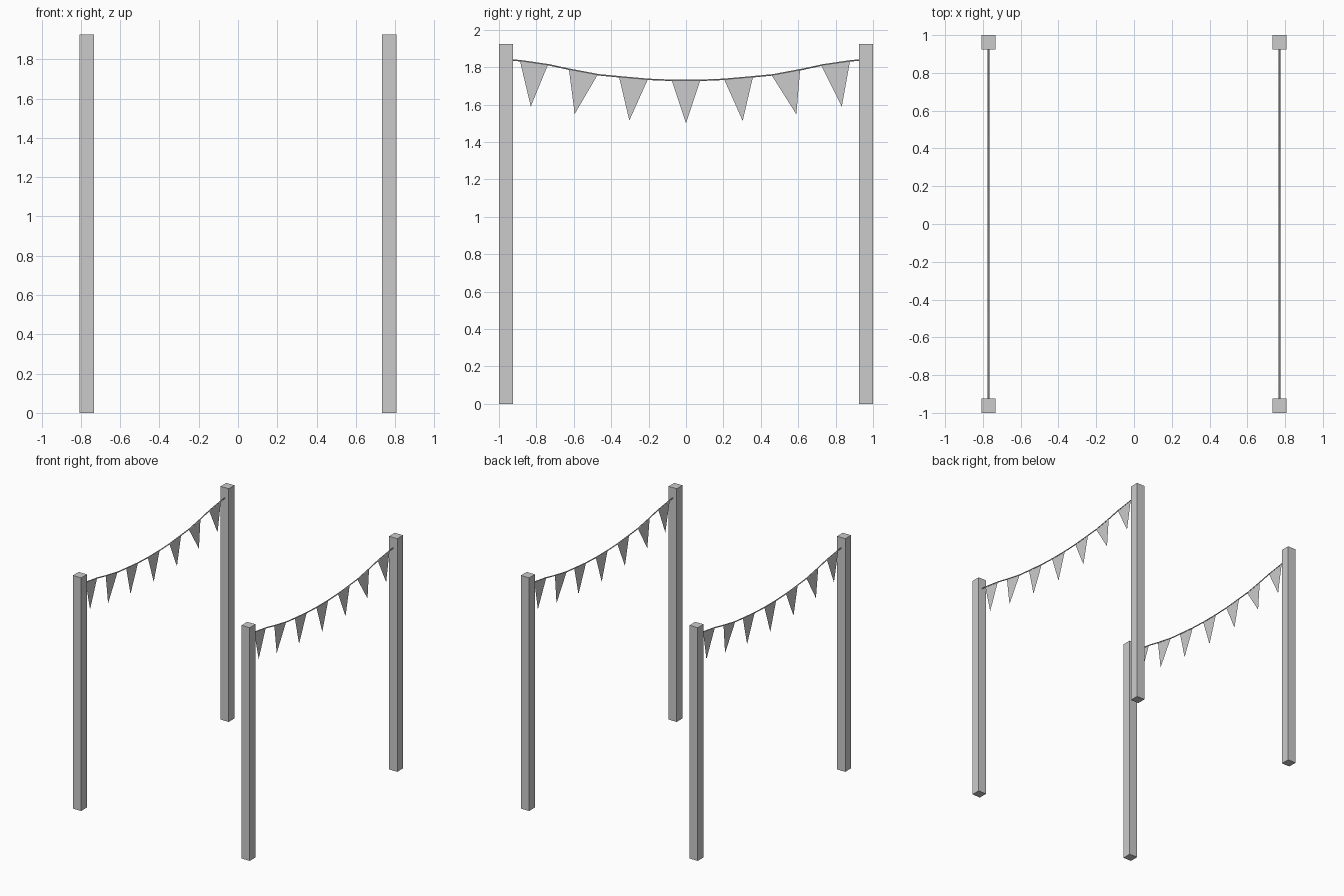
import bpy, bmesh

if "Cube" in bpy.data.objects:
    bpy.data.objects.remove(bpy.data.objects["Cube"])

POST_X, POST_Y = 0.77, 0.9625   # post centres
POST_W, POST_H = 0.075, 1.925


def rope_z(y):
    # height of the sagging rope, eased out towards its ends
    pts = [(0, 1.73), (0.08, 1.73), (0.205, 1.735), (0.36, 1.749), (0.465, 1.759),
           (0.62, 1.788), (0.73, 1.812), (0.88, 1.834), (0.93, 1.838)]
    y = abs(y)
    for (a, za), (b, zb) in zip(pts, pts[1:]):
        if y <= b:
            return za + (zb - za) * (y - a) / (b - a)
    return pts[-1][1]


def post(name, x, y):
    bpy.ops.mesh.primitive_cube_add(size=1, location=(x, y, POST_H / 2))
    ob = bpy.context.object
    ob.name = name
    ob.scale = (POST_W, POST_W, POST_H)


def rope(name, x):
    ys = [-0.928, -0.88, -0.73, -0.62, -0.465, -0.36, -0.205, -0.08]
    ys += [-y for y in reversed(ys)]
    cu = bpy.data.curves.new(name, 'CURVE')
    cu.dimensions = '3D'
    cu.bevel_depth = 0.0045
    cu.bevel_resolution = 1
    cu.use_fill_caps = True
    sp = cu.splines.new('POLY')
    sp.points.add(len(ys) - 1)
    for p, y in zip(sp.points, ys):
        p.co = (x, y, rope_z(y), 1)
    sp.use_smooth = False
    bpy.context.collection.objects.link(bpy.data.objects.new(name, cu))


def pennants(name, x):
    # left edge, right edge, tip y, tip z of each triangle
    flags = [(-0.888, -0.738, -0.83, 1.59), (-0.626, -0.472, -0.595, 1.55),
             (-0.358, -0.204, -0.303, 1.515), (-0.077, 0.077, 0.0, 1.5),
             (0.204, 0.358, 0.303, 1.513), (0.457, 0.61, 0.59, 1.548),
             (0.723, 0.877, 0.833, 1.59)]
    bm = bmesh.new()
    for a, b, t, z in flags:
        bm.faces.new([bm.verts.new(c) for c in
                      ((x, a, rope_z(a)), (x, t, z), (x, b, rope_z(b)))])
    me = bpy.data.meshes.new(name)
    bm.to_mesh(me)
    bm.free()
    bpy.context.collection.objects.link(bpy.data.objects.new(name, me))


# One bunting line with two posts on each side
for side, sx in (("left", -1), ("right", 1)):
    for end, sy in (("front", -1), ("back", 1)):
        post(f"{end}_{side}_post", sx * POST_X, sy * POST_Y)
    rope(f"{side}_rope", sx * POST_X)
    pennants(f"{side}_pennants", sx * POST_X)
